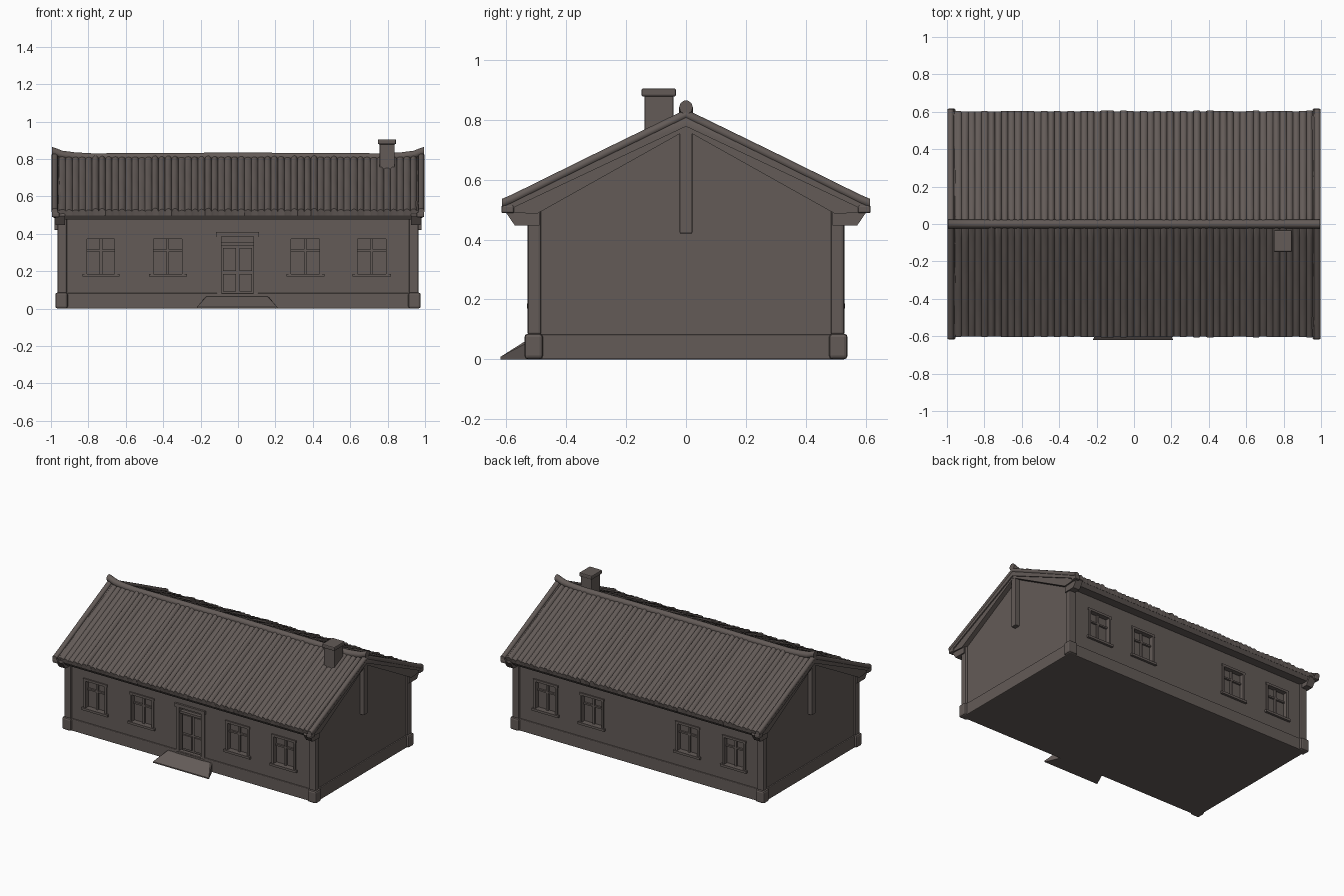
import bpy, bmesh, math, random

if "Cube" in bpy.data.objects:
    bpy.data.objects.remove(bpy.data.objects["Cube"])
random.seed(4)

mat = bpy.data.materials.new("weathered brown")
mat.diffuse_color = (0.125, 0.104, 0.096, 1)
mat.use_nodes = True
mat.node_tree.nodes["Principled BSDF"].inputs["Base Color"].default_value = mat.diffuse_color


def finish(name, bm, bevel=0.0, smooth=False):
    bmesh.ops.recalc_face_normals(bm, faces=bm.faces)
    me = bpy.data.meshes.new(name)
    bm.to_mesh(me)
    bm.free()
    ob = bpy.data.objects.new(name, me)
    bpy.context.collection.objects.link(ob)
    me.materials.append(mat)
    if bevel:
        m = ob.modifiers.new("soft edges", 'BEVEL')
        m.width, m.segments = bevel, 2
    if smooth:
        bpy.ops.object.select_all(action='DESELECT')
        ob.select_set(True)
        bpy.context.view_layer.objects.active = ob
        bpy.ops.object.shade_smooth_by_angle(angle=math.radians(40))
    return ob


def add_box(bm, x0, x1, y0, y1, z0, z1):
    v = [bm.verts.new((x, y, z)) for x in (x0, x1) for y in (y0, y1) for z in (z0, z1)]
    for f in ((0, 1, 3, 2), (4, 6, 7, 5), (0, 4, 5, 1), (2, 3, 7, 6), (0, 2, 6, 4), (1, 5, 7, 3)):
        bm.faces.new([v[i] for i in f])


def boxes(name, dims, bevel=0.0):
    bm = bmesh.new()
    for d in dims:
        a = [sorted(d[i:i + 2]) for i in (0, 2, 4)]
        add_box(bm, *a[0], *a[1], *a[2])
    return finish(name, bm, bevel)


def loft(name, rings, smooth=False):
    bm = bmesh.new()
    rv = [[bm.verts.new(p) for p in r] for r in rings]
    n = len(rv[0])
    for a, b in zip(rv, rv[1:]):
        for i in range(n):
            bm.faces.new((a[i], a[(i + 1) % n], b[(i + 1) % n], b[i]))
    bm.faces.new(rv[0])
    bm.faces.new(rv[-1])
    return finish(name, bm, 0, smooth)


def prism(name, profile, x0, x1):
    return loft(name, [[(x, y, z) for y, z in profile] for x in (x0, x1)])


# Wall body with gables, window and door openings cut in
W, L = 0.515, 0.952
body = prism("walls", [(-W, 0), (W, 0), (W, 0.525), (0, 0.78), (-W, 0.525)], -L, L)
windows = [(-0.82, -0.645), (-0.465, -0.285), (0.27, 0.45), (0.625, 0.805)]
cuts = [(a, b, s * (W - 0.025), s * 0.6, 0.185, 0.375) for a, b in windows for s in (-1, 1)]
cuts.append((-0.1, 0.095, -W + 0.03, -0.6, 0.065, 0.39))
cutter = boxes("opening_cutter", cuts)
cutter.hide_render = True
m = body.modifiers.new("openings", 'BOOLEAN')
m.operation, m.object, m.solver = 'DIFFERENCE', cutter, 'EXACT'
bpy.context.view_layer.objects.active = body
bpy.ops.object.modifier_apply(modifier=m.name)
bpy.data.objects.remove(cutter)

# Window frames, sills and glazing bars on front and back
for s, side in ((-1, "front"), (1, "back")):
    for k, (a, b) in enumerate(windows):
        c, o, i = (a + b) / 2, s * (W + 0.008), s * (W - 0.025)
        g = s * (W - 0.012)
        boxes(f"{side}_window_{k + 1}", [
            (a, a + 0.014, i, o, 0.185, 0.375), (b - 0.014, b, i, o, 0.185, 0.375),
            (a - 0.004, b + 0.004, i, o, 0.372, 0.388),
            (a - 0.012, b + 0.012, i, s * (W + 0.016), 0.17, 0.186),
            (c - 0.007, c + 0.007, i, g, 0.186, 0.372),
            (a + 0.014, b - 0.014, i, g, 0.305, 0.316)])

# Door with frame, lintel, transom and raised panels
d = -W
boxes("door_frame", [
    (-0.112, -0.088, d + 0.03, d - 0.008, 0.06, 0.39), (0.083, 0.107, d + 0.03, d - 0.008, 0.06, 0.39),
    (-0.118, 0.113, d + 0.03, d - 0.014, 0.385, 0.408), (-0.09, 0.085, d + 0.03, d + 0.005, 0.338, 0.354),
    (-0.112, 0.107, d + 0.03, d - 0.012, 0.055, 0.075)])
boxes("door_panels", [(x, x + 0.068, d + 0.031, d + 0.02, z0, z1)
                      for x in (-0.08, 0.007) for z0, z1 in ((0.09, 0.185), (0.2, 0.325))])

# Stone plinth and the flared entrance step
P = 0.009
boxes("plinth", [(-L - P, L + P, s * (W - 0.02), s * (W + P), 0, 0.083) for s in (-1, 1)]
      + [(s * (L - 0.02), s * (L + P), -W, W, 0, 0.083) for s in (-1, 1)], 0.005)
bm = bmesh.new()
for p in ((-0.22, -0.62, 0), (0.21, -0.62, 0), (-0.22, -0.62, 0.008), (0.21, -0.62, 0.008),
          (-0.17, -0.51, 0), (0.16, -0.51, 0), (-0.17, -0.51, 0.066), (0.16, -0.51, 0.066),
          (-0.17, -0.535, 0.062), (0.16, -0.535, 0.062)):
    bm.verts.new(p)
bmesh.ops.convex_hull(bm, input=bm.verts)
finish("entrance_step", bm)

# Corner posts with wider stone feet and eave brackets
for sx in (-1, 1):
    for sy in (-1, 1):
        tag = ("left" if sx < 0 else "right") + ("_front" if sy < 0 else "_back")
        boxes(f"corner_post_{tag}", [(sx * 0.915, sx * 0.966, sy * 0.484, sy * 0.529, 0.08, 0.5)], 0.009)
        boxes(f"post_foot_{tag}", [(sx * 0.91, sx * 0.977, sy * 0.478, sy * 0.54, 0, 0.086)], 0.012)
        prism(f"eave_bracket_{tag}", [(sy * y, z) for y, z in
              ((0.49, 0.447), (0.572, 0.447), (0.605, 0.495), (0.595, 0.515), (0.49, 0.53))],
              sx * 0.925, sx * 0.975)

# Board under each eave
for s, side in ((-1, "front"), (1, "back")):
    prism(f"{side}_eave_board", [(s * y, z) for y, z in
          ((0.5, 0.475), (0.575, 0.475), (0.595, 0.5), (0.5, 0.545))], -0.965, 0.965)

# Tiled roof: one closed gable section swept along x, with ribbed top
tiles, per, rows = 56, 8, 8
height = [random.uniform(0.007, 0.015) for _ in range(tiles)]
length = [random.uniform(-0.006, 0.006) for _ in range(tiles)]
rings = []
for k in range(tiles * per + 1):
    t = min(k // per, tiles - 1)
    x = -0.992 + 1.984 * k / (tiles * per)
    rib = height[t] * abs(math.sin(math.pi * k / per)) ** 0.7
    ring = []
    for j in range(-rows, rows + 1):
        u = j / rows
        y = u * 0.6 + (math.copysign(length[t], u) if abs(j) == rows else 0)
        wob = 0.0025 * math.sin(t * 2.3 + j * 1.7)
        ring.append((x, y, 0.812 - 0.292 * abs(u) + rib + wob * (rib > 0.003)))
    ring += [(x, 0.597, 0.497), (x, 0, 0.778), (x, -0.597, 0.497)]
    rings.append(ring)
loft("tiled_roof", rings, True)


def tube(name, path, r, squash=1.0):
    # round bar through points, ring lying square to the path's main axis
    along_x = abs(path[-1][0] - path[0][0]) > 0.1
    rs = []
    for x, y, z in path:
        ring = []
        for i in range(10):
            a = math.tau * i / 10
            ring.append((x, y + r * math.cos(a), z + r * squash * math.sin(a)) if along_x
                        else (x + r * math.cos(a), y, z + r * squash * math.sin(a)))
        rs.append(ring)
    return loft(name, rs, True)


# Ridge roll with upturned ends
tube("ridge", [(s * x, 0, z) for s, pts in (
    (-1, ((0.995, 0.842), (0.975, 0.836), (0.94, 0.822), (0.87, 0.813), (0.78, 0.808))),
    (1, ((0, 0.812), (0.78, 0.808), (0.87, 0.813), (0.94, 0.822), (0.975, 0.836), (0.995, 0.842))))
    for x, z in pts], 0.023)

# Gable ends: barge boards, verge rolls, eave tips and hanging post
for s, side in ((-1, "left"), (1, "right")):
    prism(f"{side}_barge_board", [(-0.603, 0.525), (0, 0.812), (0.603, 0.525), (0.598, 0.493),
          (0.5, 0.485), (0, 0.765), (-0.5, 0.485), (-0.598, 0.493)], s * 0.945, s * 0.984)
    for q, face in ((-1, "front"), (1, "back")):
        tube(f"{side}_{face}_verge_roll", [(s * 0.98, 0, 0.819), (s * 0.98, q * 0.3, 0.673),
             (s * 0.98, q * 0.58, 0.535), (s * 0.98, q * 0.615, 0.52)], 0.017)
        boxes(f"{side}_{face}_eave_tip", [(s * 0.955, s * 0.995, q * 0.575, q * 0.617, 0.488, 0.515)], 0.006)
    boxes(f"{side}_gable_post", [(s * 0.94, s * 0.982, -0.021, 0.021, 0.42, 0.8)], 0.004)

# Chimney with a projecting cap
boxes("chimney", [(0.757, 0.837, -0.138, -0.042, 0.65, 0.885)], 0.004)
boxes("chimney_cap", [(0.748, 0.845, -0.149, -0.033, 0.878, 0.905)], 0.006)
